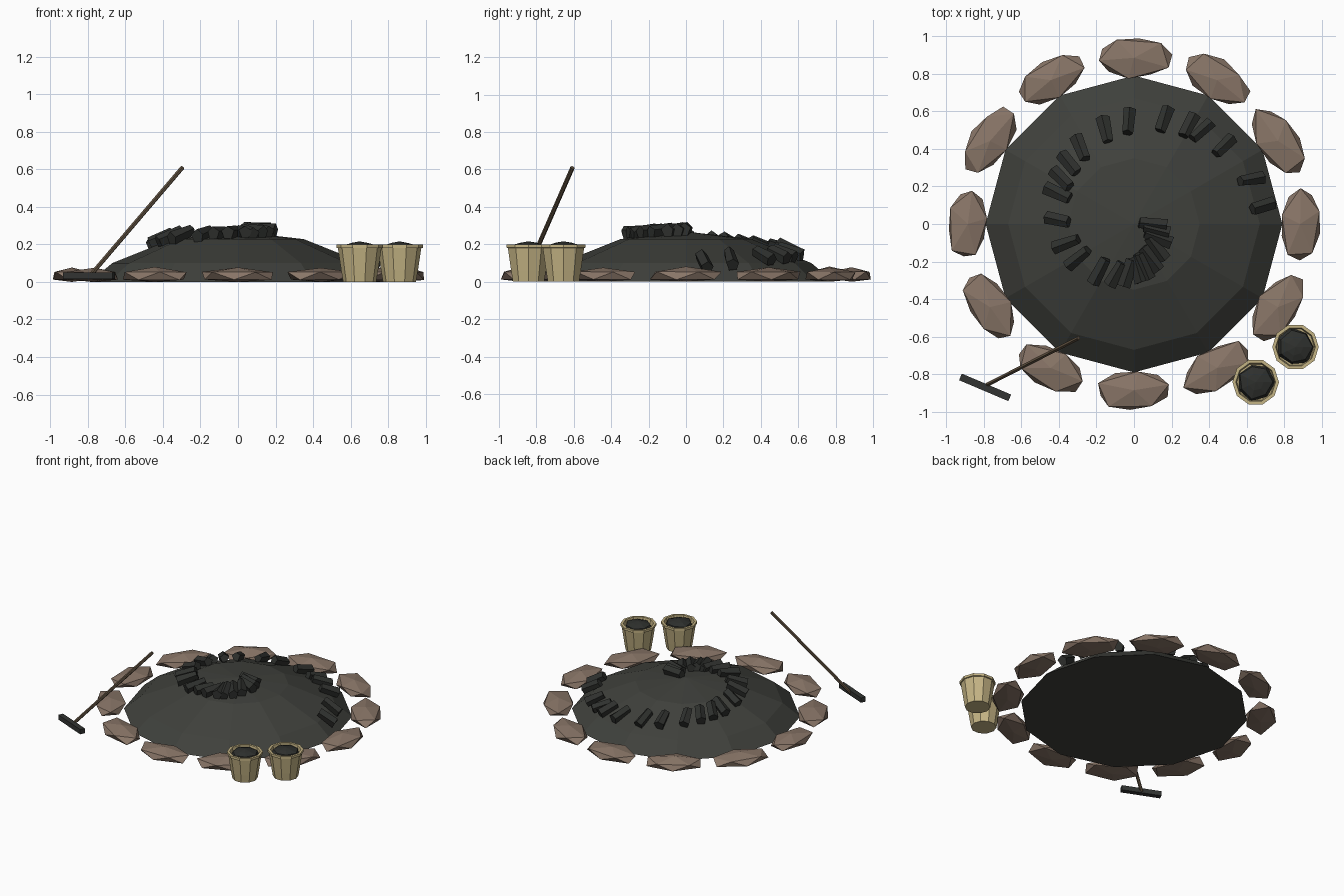
import bpy, bmesh, random
from math import cos, sin, pi, radians
from mathutils import Vector, Matrix

random.seed(7)
if "Cube" in bpy.data.objects:
    bpy.data.objects.remove(bpy.data.objects["Cube"])


def material(name, r, g, b):
    m = bpy.data.materials.new(name)
    m.use_nodes = True
    m.diffuse_color = (r, g, b, 1)
    m.node_tree.nodes["Principled BSDF"].inputs["Base Color"].default_value = (r, g, b, 1)
    return m


EARTH = material("charred earth", 0.050, 0.052, 0.045)
COAL = material("charcoal", 0.028, 0.030, 0.027)
STONE = material("brown stone", 0.25, 0.18, 0.137)
STRAW = material("pale basket wood", 0.56, 0.46, 0.235)
WOOD = material("handle wood", 0.11, 0.078, 0.048)
IRON = material("dark iron", 0.032, 0.034, 0.032)


def finish(bm, name, mat):
    bmesh.ops.recalc_face_normals(bm, faces=bm.faces[:])
    me = bpy.data.meshes.new(name)
    bm.to_mesh(me)
    bm.free()
    me.materials.append(mat)
    ob = bpy.data.objects.new(name, me)
    bpy.context.collection.objects.link(ob)
    return ob


def lathe(name, mat, profile, sides, at=(0, 0, 0), wobble=0.0):
    """Turn a radius/height profile; zero radius makes a pole."""
    bm = bmesh.new()
    rings = []
    for r, z in profile:
        n = sides if r else 1
        ring = []
        for k in range(n):
            a = 2 * pi * k / sides
            rr = r * (1 + random.uniform(-wobble, wobble))
            ring.append(bm.verts.new((at[0] + rr * cos(a), at[1] + rr * sin(a), at[2] + z)))
        rings.append(ring)
    for lo, hi in zip(rings, rings[1:]):
        for k in range(sides):
            j = (k + 1) % sides
            quad = [lo[k % len(lo)], lo[j % len(lo)], hi[j % len(hi)], hi[k % len(hi)]]
            bm.faces.new(list(dict.fromkeys(quad)))
    if len(rings[0]) > 1:
        bm.faces.new(rings[0])
    return finish(bm, name, mat)


def rod(name, mat, start, end, r1, r2, sides, jitter=0.0):
    """Straight prism between two points."""
    a, b = Vector(start), Vector(end)
    bm = bmesh.new()
    bmesh.ops.create_cone(bm, cap_ends=True, segments=sides, radius1=r1, radius2=r2,
                          depth=(b - a).length)
    for v in bm.verts:
        v.co += Vector([random.uniform(-jitter, jitter) for _ in range(3)])
    turn = (b - a).to_track_quat('Z', 'Y').to_matrix().to_4x4()
    bm.transform(Matrix.Translation((a + b) / 2) @ turn)
    return finish(bm, name, mat)


# Low mound with a steep outer skirt
MOUND = [(0.79, 0), (0.67, 0.10), (0.35, 0.228), (0, 0.268)]
lathe("mound", EARTH, MOUND, 12)


def mound_height(r):
    for (r0, z0), (r1, z1) in zip(MOUND, MOUND[1:]):
        if r >= r1:
            return z0 + (z1 - z0) * (r - r0) / (r1 - r0)


# Ring of faceted stones, flattened where they meet the ground
for i in range(12):
    a = i * pi / 6
    bm = bmesh.new()
    bmesh.ops.create_icosphere(bm, subdivisions=1, radius=1)
    bm.transform(Matrix.Rotation(random.uniform(0, pi), 4, 'Z'))
    size = random.uniform(0.95, 1.03)
    for v in bm.verts:
        j = random.uniform(0.9, 1.05)
        v.co = Vector((v.co.x * 0.222 * j * size, v.co.y * 0.122 * j, max(0, 0.032 + v.co.z * 0.047 * j)))
    turn = Matrix.Rotation(a + pi / 2 + random.uniform(-0.08, 0.08), 4, 'Z')
    bm.transform(Matrix.Translation((0.885 * cos(a), 0.885 * sin(a), 0)) @ turn)
    finish(bm, f"stone_{i + 1}", STONE)

# Charcoal pieces laid radially along a spiral
SPIRAL = [0, 14, 30, 47, 64, 77, 85, 97, 110, 126, 149, 164, 183, 202, 212, 223, 235,
          253, 267, 286, 299, 306, 319, 339, 352]
for i, deg in enumerate(SPIRAL):
    r = 0.1 + 0.00168 * deg
    a = -radians(deg)
    twist = a + random.uniform(-0.2, 0.2)
    slope = (mound_height(r + 0.06) - mound_height(max(r - 0.06, 0))) / 0.12
    along = Vector((cos(twist), sin(twist), slope + random.uniform(-0.1, 0.1))).normalized()
    mid = Vector((r * cos(a), r * sin(a), mound_height(r) + 0.026))
    half = random.uniform(0.065, 0.076)
    rod(f"charcoal_{i + 1}", COAL, mid - along * half, mid + along * half,
        0.031, 0.037, 5, 0.004)

# Two tapered baskets with a rim, each heaped with charcoal
BASKET = [(0.088, 0), (0.098, 0.06), (0.107, 0.12), (0.116, 0.18), (0.124, 0.182),
          (0.124, 0.2), (0.106, 0.2), (0.1, 0.165), (0, 0.16)]
HEAP = [(0.1, 0.165), (0.088, 0.195), (0.045, 0.208), (0, 0.216)]
for side, x, y in (("left", 0.86, -0.655), ("right", 0.648, -0.842)):
    lathe(f"basket_{side}", STRAW, BASKET, 10, (x, y, 0))
    lathe(f"basket_charcoal_{side}", COAL, HEAP, 7, (x, y, 0), 0.08)

# Rake leaning up from its flat bar
rod("rake_handle", WOOD, (-0.79, -0.86, 0.03), (-0.295, -0.607, 0.61), 0.012, 0.012, 6)
bm = bmesh.new()
bmesh.ops.create_cube(bm, size=1)
bm.transform(Matrix.Translation((-0.793, -0.87, 0.033)) @ Matrix.Rotation(radians(-23), 4, 'Z')
             @ Matrix.Diagonal((0.285, 0.038, 0.036, 1)))
finish(bm, "rake_head", IRON)
